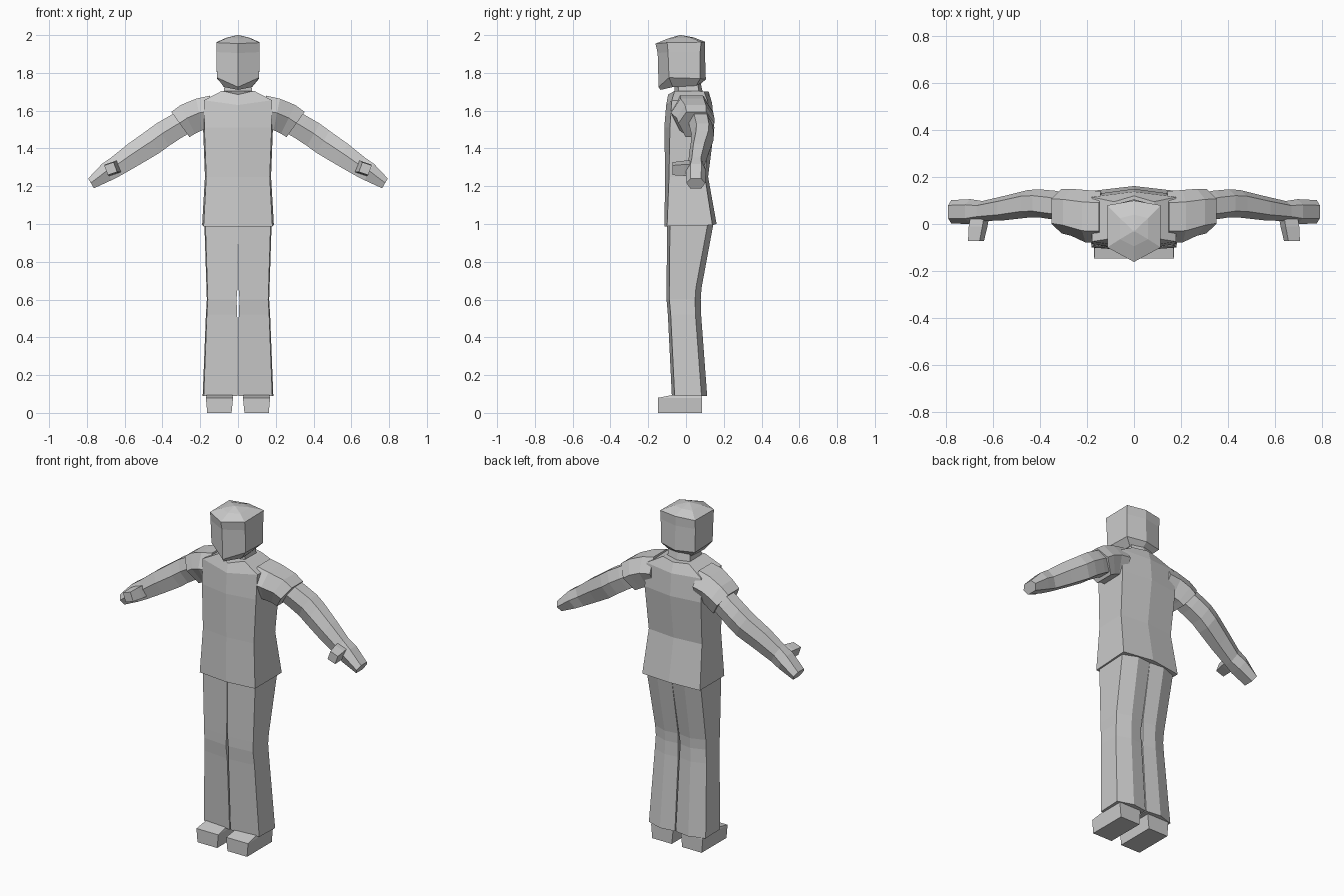
import bpy, bmesh
from mathutils import Vector


def loft(name, rings, mirror=False):
    """Skin a stack of equal-length point rings and cap both ends."""
    bm = bmesh.new()
    loops = [[bm.verts.new(p) for p in r] for r in rings]
    n = len(rings[0])
    for a, b in zip(loops, loops[1:]):
        for i in range(n):
            j = (i + 1) % n
            bm.faces.new((a[i], a[j], b[j], b[i]))
    bm.faces.new(loops[0])
    bm.faces.new(loops[-1])
    bmesh.ops.recalc_face_normals(bm, faces=bm.faces)
    me = bpy.data.meshes.new(name)
    bm.to_mesh(me)
    bm.free()
    ob = bpy.data.objects.new(name, me)
    bpy.context.collection.objects.link(ob)
    if mirror:
        ob.modifiers.new("Mirror", 'MIRROR').use_mirror_merge = False
    return ob


def hexring(w, front, sf, sb, back, zf, zs, zb, wb=None):
    """Hexagon with a centre-front and a centre-back corner."""
    wb = wb or w
    zsb = (zs + zb) / 2
    return [(0, front, zf), (w, sf, zs), (wb, sb, zsb),
            (0, back, zb), (-wb, sb, zsb), (-w, sf, zs)]


def limb_ring(x, y, z, h, d, perp=(0.5, 0, 0.866)):
    """Six-sided limb section: h = half height, d = half depth."""
    c, u, v = Vector((x, y, z)), Vector(perp).normalized(), Vector((0, 1, 0))
    shape = [(1, -.55), (1, .55), (0.1, 1), (-1, .6), (-1, -.6), (0.1, -1)]
    return [c + u * h * a + v * d * b for a, b in shape]


# head: faceted, peaked cap and tapered jaw
loft("head", [
    hexring(.075, -.135, -.07, .055, .075, 1.71, 1.725, 1.74),
    hexring(.112, -.145, -.09, .075, .105, 1.725, 1.775, 1.765),
    hexring(.114, -.15, -.095, .075, .1, 1.905, 1.91, 1.91),
    hexring(.114, -.162, -.1, .08, .1, 1.955, 1.96, 1.965),
    hexring(.06, -.095, -.065, .025, .04, 1.982, 1.985, 1.988),
    hexring(.004, -.034, -.032, -.028, -.026, 2.0, 2.0, 2.0)])

# neck
loft("neck", [
    hexring(.075, -.06, -.04, .07, .09, 1.67, 1.68, 1.69),
    hexring(.07, -.06, -.04, .06, .075, 1.76, 1.76, 1.76)])

# shirt body
loft("shirt", [
    hexring(.182, -.115, -.1, .14, .162, .985, .988, 1.0, .19),
    hexring(.168, -.11, -.09, .1, .117, 1.25, 1.25, 1.25, .175),
    hexring(.178, -.115, -.085, .125, .15, 1.51, 1.51, 1.51, .185),
    hexring(.18, -.105, -.075, .115, .138, 1.63, 1.655, 1.64),
    hexring(.085, -.095, -.06, .095, .12, 1.685, 1.705, 1.70)])

# short sleeves
loft("sleeve", [
    limb_ring(.14, .03, 1.59, .09, .11, (.1, 0, 1)),
    limb_ring(.205, .033, 1.58, .085, .112, (.2, 0, 1)),
    limb_ring(.265, .05, 1.554, .085, .1, (.45, 0, .9)),
    limb_ring(.305, .055, 1.527, .082, .095, (.58, 0, .81))], True)

# bare arms with hands
loft("arm", [
    limb_ring(.27, .07, 1.55, .066, .06),
    limb_ring(.335, .08, 1.512, .066, .062),
    limb_ring(.4, .088, 1.472, .068, .06),
    limb_ring(.45, .086, 1.435, .068, .059),
    limb_ring(.55, .068, 1.37, .063, .052),
    limb_ring(.645, .055, 1.305, .054, .043),
    limb_ring(.695, .053, 1.275, .05, .053),
    limb_ring(.778, .052, 1.215, .03, .05)], True)


def box_ring(x0, x1, y0, y1, z):
    return [(x0, y0, z), (x1, y0, z), (x1, y1, z), (x0, y1, z)]


# thumbs
def thumb_ring(x, y, z, r):
    return [(x - r, y, z - .5 * r), (x + .45 * r, y, z - r),
            (x + r, y, z + .5 * r), (x - .45 * r, y, z + r)]


loft("thumb", [thumb_ring(.655, .05, 1.295, .04),
               thumb_ring(.665, -.01, 1.295, .04),
               thumb_ring(.674, -.072, 1.293, .034)], True)


# trouser legs
def leg_ring(inner, outer, front, back, z):
    return [(inner, front, z), (outer * .97, front + .015, z),
            (outer, back - .03, z), (outer * .5, back, z),
            (inner, back - .012, z)]


loft("trouser_leg", [
    leg_ring(.003, .187, -.075, .112, .09),
    leg_ring(.004, .17, -.096, .08, .52),
    leg_ring(.008, .165, -.103, .078, .6),
    leg_ring(.003, .167, -.103, .082, .66),
    leg_ring(.0005, .178, -.1, .145, 1.0)], True)

# shoes
loft("shoe", [box_ring(.034, .163, -.148, .085, 0),
              box_ring(.026, .17, -.148, .085, .08),
              box_ring(.03, .166, -.07, .083, .095)], True)
